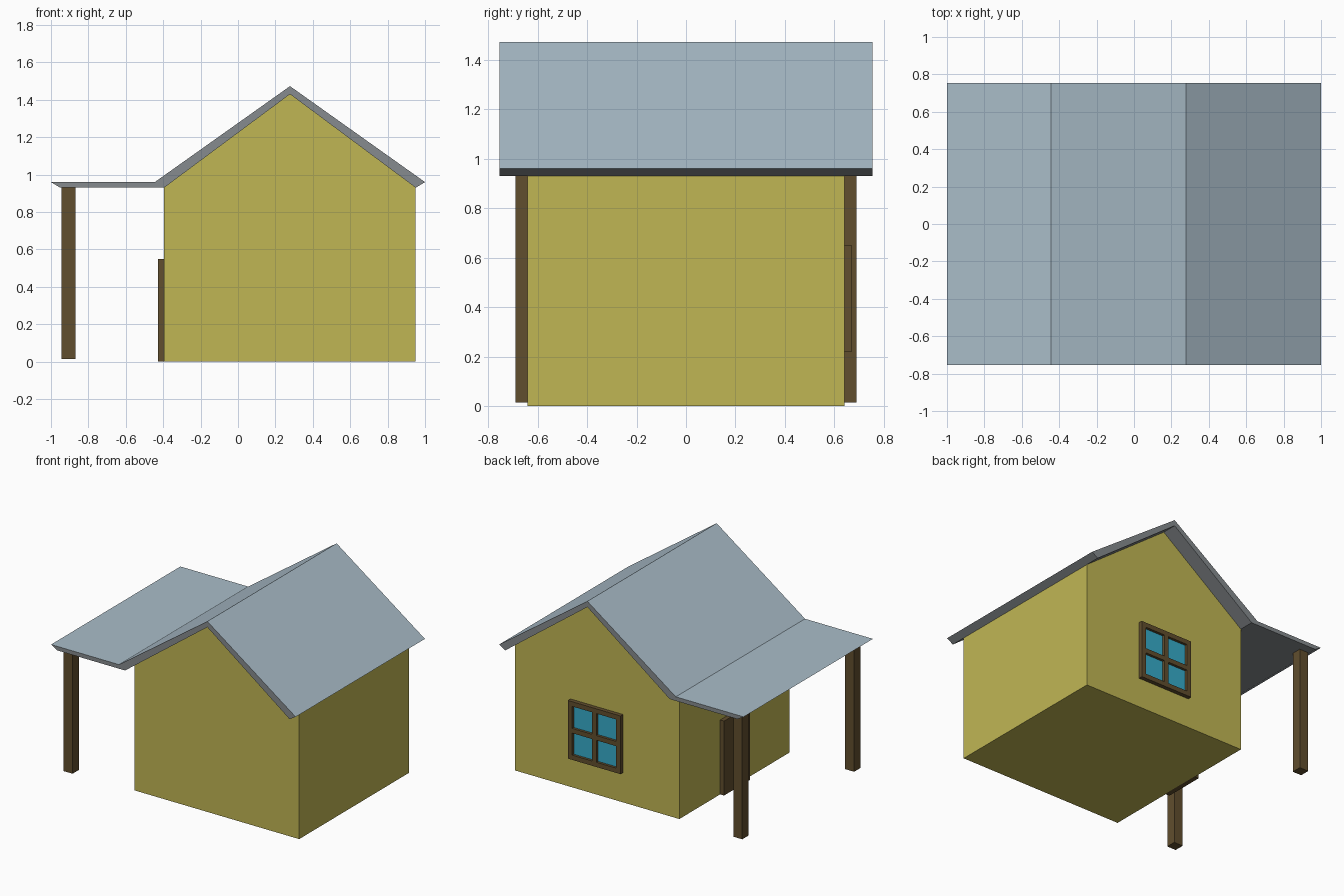
import bpy, bmesh

if "Cube" in bpy.data.objects:
    bpy.data.objects.remove(bpy.data.objects["Cube"])


def material(name, rgb):
    lin = [((c / 255 + 0.055) / 1.055) ** 2.4 for c in rgb]
    m = bpy.data.materials.new(name)
    m.diffuse_color = (*lin, 1)
    m.use_nodes = True
    m.node_tree.nodes["Principled BSDF"].inputs["Base Color"].default_value = m.diffuse_color
    return m


WALL = material("mustard_wall", (192, 182, 84))
ROOF = material("blue_grey_roof", (170, 189, 201))
TRIM = material("grey_roof_edge", (134, 139, 142))
WOOD = material("dark_wood", (97, 78, 46))
GLASS = material("blue_glass", (55, 172, 202))


def finish(name, bm, *mats):
    bmesh.ops.recalc_face_normals(bm, faces=bm.faces)
    me = bpy.data.meshes.new(name)
    bm.to_mesh(me)
    bm.free()
    for m in mats:
        me.materials.append(m)
    ob = bpy.data.objects.new(name, me)
    bpy.context.collection.objects.link(ob)
    return ob


def add_box(bm, x0, x1, y0, y1, z0, z1):
    verts = bmesh.ops.create_cube(bm, size=1)["verts"]
    for v in verts:
        v.co = (x1 if v.co.x > 0 else x0, y1 if v.co.y > 0 else y0, z1 if v.co.z > 0 else z0)


def box(name, mat, *dims):
    bm = bmesh.new()
    add_box(bm, *dims)
    return finish(name, bm, mat)


def prism(name, profile, half, *mats):
    """Extrude an xz profile along y, symmetric about y = 0."""
    bm = bmesh.new()
    face = bm.faces.new([bm.verts.new((x, -half, z)) for x, z in profile])
    ext = bmesh.ops.extrude_face_region(bm, geom=[face])["geom"]
    for v in ext:
        if isinstance(v, bmesh.types.BMVert):
            v.co.y = half
    return finish(name, bm, *mats)


# House body with gable ends
prism("house_walls", [(-0.395, 0), (0.95, 0), (0.95, 0.93), (0.278, 1.43), (-0.395, 0.93)], 0.642, WALL)

# Roof with flat porch canopy: upward faces blue, edges and underside grey
roof = prism("roof", [(-1, 0.96), (-0.445, 0.96), (0.278, 1.473), (1, 0.96),
                      (0.95, 0.93), (0.278, 1.43), (-0.395, 0.93), (-0.95, 0.93)], 0.755, ROOF, TRIM)
for p in roof.data.polygons:
    p.material_index = 0 if p.normal.z > 0.3 else 1

# Porch posts
for name, s in (("front_post", -1), ("back_post", 1)):
    y0, y1 = sorted((s * 0.617, s * 0.69))
    box(name, WOOD, -0.943, -0.87, y0, y1, 0.015, 0.935)

# Door under the porch
box("door", WOOD, -0.427, -0.39, -0.14, 0.165, 0, 0.55)

# Four-pane window on the back gable wall
cx, cz, r, bar = 0.28, 0.435, 0.215, 0.035
bm = bmesh.new()
for off in (-r, -bar / 2, r - bar):
    add_box(bm, cx + off, cx + off + bar, 0.635, 0.672, cz - r, cz + r)
for off in (-r, -bar / 2, r - bar):
    for a, b in ((-r + bar, -bar / 2), (bar / 2, r - bar)):
        add_box(bm, cx + a, cx + b, 0.635, 0.672, cz + off, cz + off + bar)
finish("window_frame", bm, WOOD)
box("window_glass", GLASS, cx - r + 0.01, cx + r - 0.01, 0.645, 0.653, cz - r + 0.01, cz + r - 0.01)
